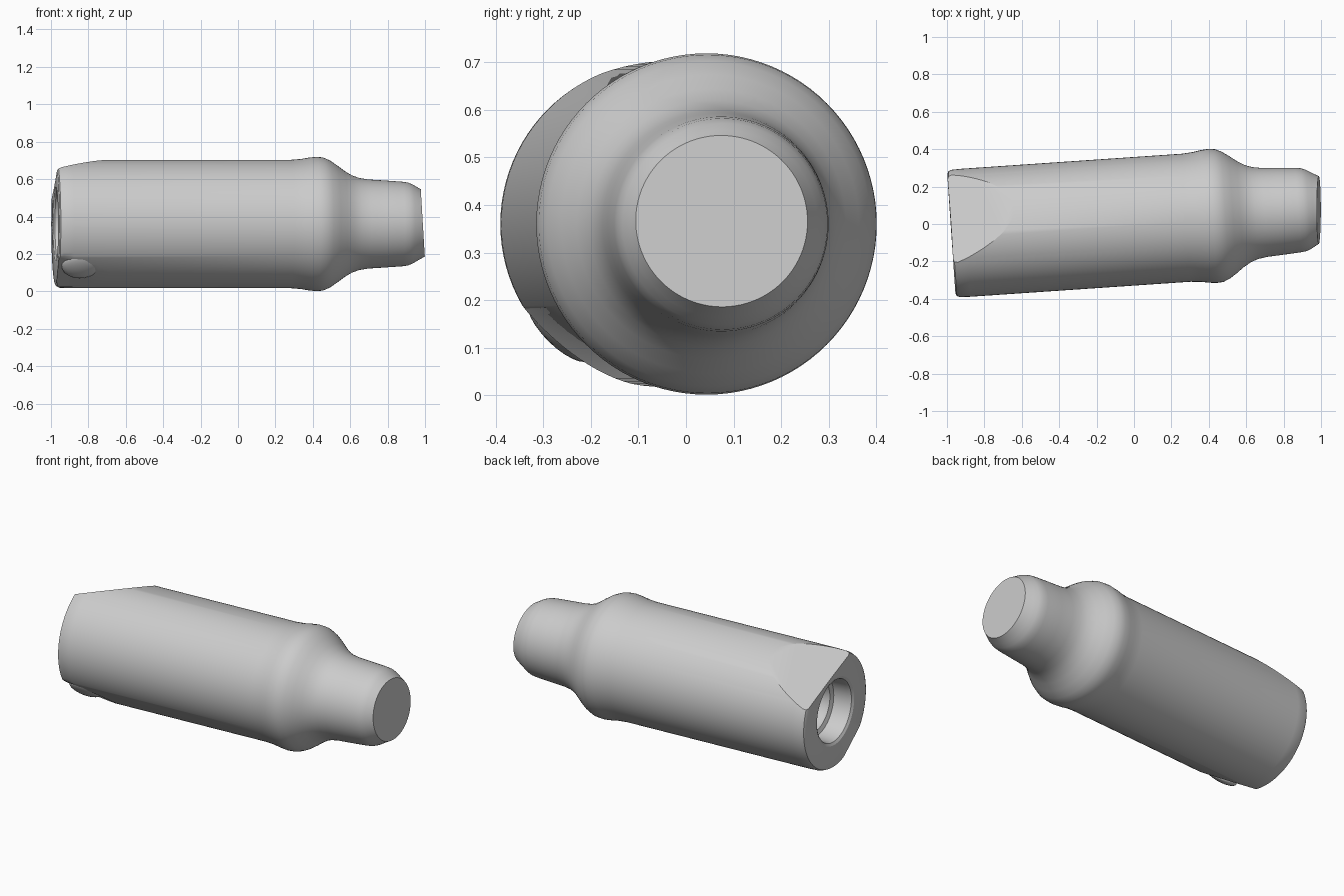
import bpy, bmesh, math
from mathutils import Matrix, Vector

cube = bpy.data.objects.get("Cube")
if cube:
    bpy.data.objects.remove(cube)

mat = bpy.data.materials.new("plain grey")
mat.use_nodes = True
GREY = (0.6, 0.6, 0.6, 1)
mat.diffuse_color = GREY
mat.node_tree.nodes["Principled BSDF"].inputs["Base Color"].default_value = GREY

# The whole part leans slightly in plan
CENTRE = Vector((0, 0.0145, 0.36))
LEAN = Matrix.Translation(CENTRE) @ Matrix.Rotation(math.radians(3.9), 4, "Z")


def finish(bm, name, angle):
    bmesh.ops.recalc_face_normals(bm, faces=bm.faces)
    mesh = bpy.data.meshes.new(name)
    bm.to_mesh(mesh)
    bm.free()
    mesh.materials.append(mat)
    obj = bpy.data.objects.new(name, mesh)
    bpy.context.scene.collection.objects.link(obj)
    bpy.ops.object.select_all(action="DESELECT")
    obj.select_set(True)
    bpy.context.view_layer.objects.active = obj
    bpy.ops.object.shade_smooth_by_angle(angle=math.radians(angle))
    return obj


def slice_off(bm, point, normal):
    """Cut away everything beyond a plane and cap the opening."""
    cut = bmesh.ops.bisect_plane(bm, geom=bm.verts[:] + bm.edges[:] + bm.faces[:],
                                 plane_co=point, plane_no=normal, clear_outer=True)
    edges = [e for e in cut["geom_cut"] if isinstance(e, bmesh.types.BMEdge) and e.is_boundary]
    bmesh.ops.edgenet_fill(bm, edges=edges)


# Turned body: stepped bore, end face, barrel, shoulder, neck and tip (position, radius)
profile = [(-0.68, 0), (-0.68, 0.135), (-0.83, 0.14), (-0.85, 0.15), (-0.86, 0.175),
           (-0.95, 0.18), (-0.968, 0.185), (-0.977, 0.2), (-0.979, 0.32), (-0.972, 0.334),
           (-0.955, 0.341), (-0.9, 0.343), (0.28, 0.343), (0.34, 0.348), (0.38, 0.355),
           (0.42, 0.359), (0.455, 0.356), (0.49, 0.341), (0.53, 0.314), (0.57, 0.284),
           (0.61, 0.26), (0.65, 0.246), (0.7, 0.238), (0.78, 0.233), (0.88, 0.226),
           (0.91, 0.222), (0.935, 0.212), (0.96, 0.197), (1.03, 0.158), (1.03, 0)]
bm = bmesh.new()
points = [bm.verts.new((x, 0, r)) for x, r in profile]
edges = [bm.edges.new(pair) for pair in zip(points, points[1:])]
bmesh.ops.spin(bm, geom=points + edges, cent=(0, 0, 0), axis=(1, 0, 0),
               angle=math.tau, steps=96, use_duplicate=False)
bmesh.ops.remove_doubles(bm, verts=bm.verts, dist=0.0005)

# Sloping flats at the bored end: (direction y, z), distance at the end face, slope
for y, z, distance, slope in [(0.34, 0.94, 0.225, 0.34), (-0.57, -0.82, 0.305, 0.13)]:
    slice_off(bm, (-0.979, y * distance, z * distance), Vector((-slope, y, z)).normalized())

bmesh.ops.transform(bm, matrix=LEAN, verts=bm.verts)
# Slightly skewed flat tip
slice_off(bm, (0.988, 0.07, 0.365), Vector((1, 0, 0.06)).normalized())
finish(bm, "turned_body", 28)

# Rough raised flake on the lower flat
bm = bmesh.new()
bmesh.ops.create_uvsphere(bm, u_segments=24, v_segments=12, radius=1)
place = (LEAN @ Matrix.Rotation(math.radians(135), 4, "X")
         @ Matrix.Translation((-0.86, 0, 0.315)) @ Matrix.Diagonal((0.1, 0.09, 0.033, 1)))
bmesh.ops.transform(bm, matrix=place, verts=bm.verts)
finish(bm, "raised_flake", 60)
